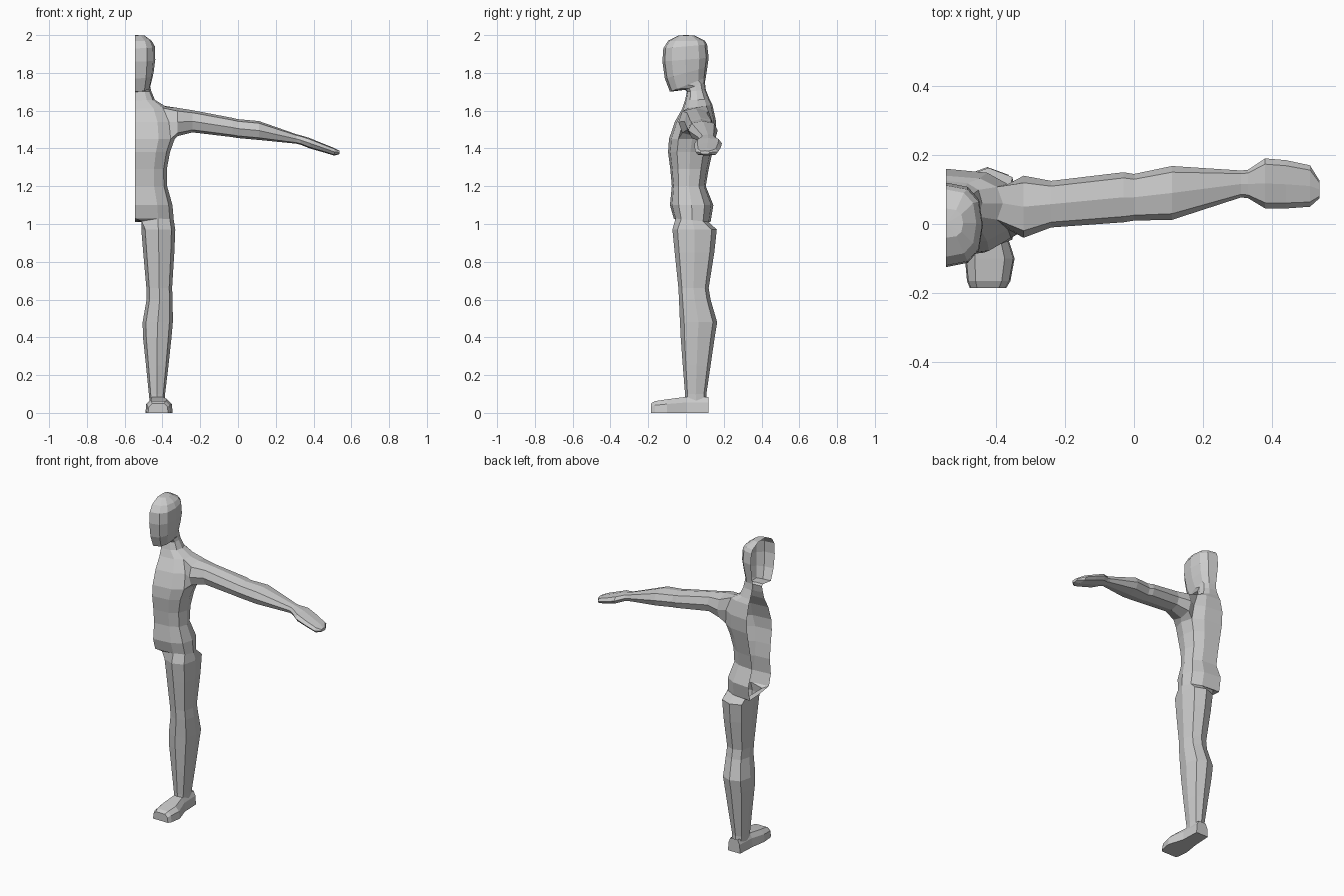
import bpy, bmesh
from math import sin, cos, pi, copysign

CX = -0.545          # open centre plane of the half figure


def soft(v, p=0.75):
    return copysign(abs(v) ** p, v) if abs(v) > 1e-6 else 0.0


def bridge(bm, a, b, closed=True, skip=()):
    n = len(a)
    for i in range(n if closed else n - 1):
        if i not in skip:
            j = (i + 1) % n
            bm.faces.new((a[i], a[j], b[j], b[i]))


def finish(bm, name):
    bmesh.ops.delete(bm, geom=[v for v in bm.verts if not v.link_faces], context='VERTS')
    bmesh.ops.recalc_face_normals(bm, faces=bm.faces[:])
    me = bpy.data.meshes.new(name)
    bm.to_mesh(me)
    bm.free()
    ob = bpy.data.objects.new(name, me)
    bpy.context.collection.objects.link(ob)
    return ob


bm = bmesh.new()

# torso, neck and head: half rings (front y, front z, back y, back z, half width)
half_rings = [
    (-.065, 1.03, .13, 1.01, .205), (-.085, 1.10, .145, 1.10, .198),
    (-.075, 1.20, .105, 1.20, .170), (-.083, 1.29, .12, 1.29, .168),
    (-.095, 1.38, .14, 1.38, .185), (-.09, 1.45, .155, 1.45, .210),
    (-.06, 1.54, .16, 1.54, .200), (-.02, 1.61, .14, 1.63, .165),
    (-.005, 1.655, .125, 1.66, .105), (.005, 1.70, .105, 1.71, .085),
    (-.005, 1.71, .10, 1.75, .080), (-.085, 1.70, .105, 1.775, .083),
    (-.112, 1.77, .113, 1.83, .098), (-.125, 1.86, .12, 1.88, .107),
    (-.12, 1.93, .112, 1.95, .105), (-.095, 1.97, .10, 1.97, .088),
    (-.04, 1.998, .045, 1.998, .05)]
rows = []
for yf, zf, yb, zb, w in half_rings:
    row = []
    for i in range(7):
        t = (1 - soft(cos(i * pi / 6))) / 2
        row.append(bm.verts.new((CX + w * soft(sin(i * pi / 6)),
                                 yf + (yb - yf) * t, zf + (zb - zf) * t)))
    rows.append(row)
ARM = 5              # the arm opening spans two rows and two columns
for r in range(len(rows) - 1):
    bridge(bm, rows[r], rows[r + 1], False, (2, 3) if r in (ARM, ARM + 1) else ())
crown = bm.verts.new((CX, 0, 2.0))
for a, b in zip(rows[-1], rows[-1][1:]):
    bm.faces.new((a, b, crown))

# arm and hand: (x, front y, back y, bottom z, top z)
A, B, C = rows[ARM:ARM + 3]
ring = [A[2], A[3], A[4], B[4], C[4], C[3], C[2], B[2]]
for x, yf, yb, zb, zt in [
        (-.32, -.04, .14, 1.465, 1.615), (-.24, -.01, .125, 1.485, 1.602),
        (-.03, .005, .15, 1.46, 1.562), (0, .01, .145, 1.455, 1.555),
        (.11, .012, .168, 1.445, 1.545), (.31, .077, .155, 1.425, 1.475),
        (.33, .075, .157, 1.42, 1.47), (.38, .045, .19, 1.40, 1.455),
        (.44, .045, .185, 1.383, 1.43), (.51, .05, .17, 1.362, 1.402),
        (.538, .075, .125, 1.37, 1.388)]:
    new = []
    for k in range(8):
        a = (k - 1) * pi / 4
        new.append(bm.verts.new((x, (yf + yb) / 2 + (yb - yf) / 2 * soft(sin(a)),
                                 (zb + zt) / 2 - (zt - zb) / 2 * soft(cos(a)))))
    bridge(bm, ring, new)
    ring = new
bm.faces.new(ring)

# crotch strip from the centre plane to the inner thigh
P = rows[0]
inner = [bm.verts.new((-.51, y, 1.015)) for y in (.115, .04, -.045)]
mid = bm.verts.new((CX, .035, 1.015))
bridge(bm, [P[6], mid, P[0]], inner, False)
bm.faces.new((P[5], P[6], inner[0]))
bm.faces.new((P[0], P[1], inner[2]))

# leg: (z, front y, back y, inner x, outer x)
ring = P[1:6] + inner
for z, yf, yb, xi, xo in [
        (.97, -.072, .163, -.512, -.332), (.85, -.06, .15, -.502, -.337),
        (.66, -.04, .12, -.485, -.349), (.60, -.037, .13, -.484, -.346),
        (.48, -.032, .165, -.505, -.345), (.40, -.028, .152, -.503, -.352),
        (.25, -.017, .13, -.487, -.368), (.10, -.005, .108, -.472, -.386),
        (.06, -.005, .11, -.468, -.388)]:
    new = []
    for k in range(8):
        a = k * pi / 4
        new.append(bm.verts.new(((xi + xo) / 2 + (xo - xi) / 2 * soft(sin(a)),
                                 (yf + yb) / 2 - (yb - yf) / 2 * soft(cos(a)), z)))
    bridge(bm, ring, new)
    ring = new
finish(bm, "half_body")

# foot: (y, inner x, outer x, top z), lofted heel to toe
bm = bmesh.new()
prev = None
for y, xi, xo, h in [(.118, -.468, -.382, .085), (0, -.474, -.378, .085),
                     (-.10, -.49, -.346, .072), (-.165, -.484, -.358, .062),
                     (-.185, -.476, -.37, .05)]:
    d = (xo - xi) * .2
    new = [bm.verts.new((px, y, pz)) for px, pz in
           ((xi, 0), (xi + .004, h * .65), (xi + d, h),
            (xo - d, h), (xo - .004, h * .65), (xo, 0))]
    if prev:
        bridge(bm, prev, new, True, (2,) if y == 0 else ())
    else:
        bm.faces.new(new)
    prev = new
bm.faces.new(prev)
finish(bm, "foot")
